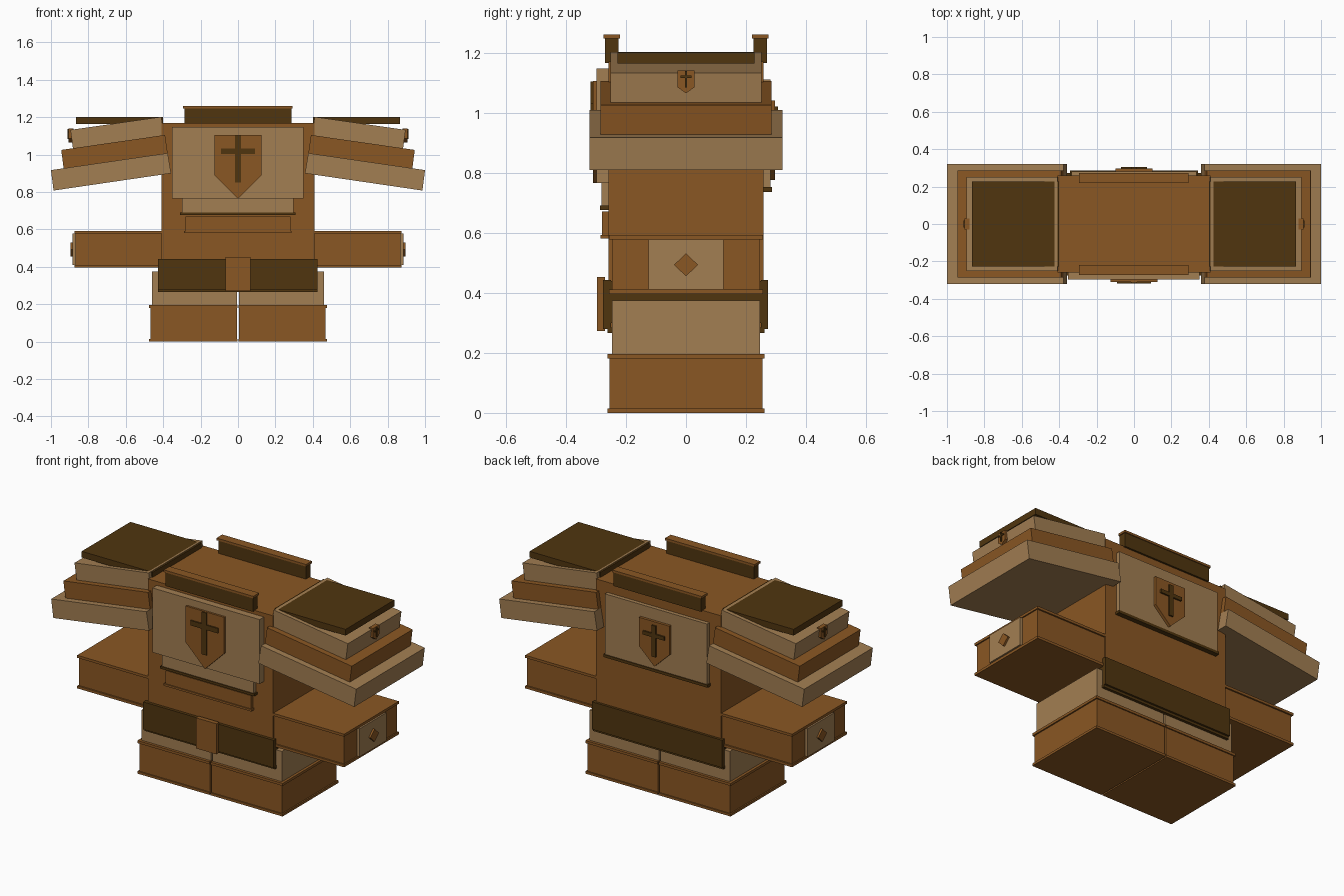
import bpy, bmesh

if "Cube" in bpy.data.objects:
    bpy.data.objects.remove(bpy.data.objects["Cube"])


def lin(r, g, b):
    f = lambda c: c / 12.92 if c <= 0.04045 else ((c + 0.055) / 1.055) ** 2.4
    return (f(r / 255), f(g / 255), f(b / 255), 1.0)


def material(name, *rgb):
    m = bpy.data.materials.new(name)
    m.diffuse_color = lin(*rgb)
    m.use_nodes = True
    m.node_tree.nodes["Principled BSDF"].inputs["Base Color"].default_value = m.diffuse_color
    return m


brown = material("leather brown", 138, 87, 35)
tan = material("light tan", 162, 126, 82)
dark = material("dark brown", 80, 53, 15)


def finish(bm, name, mat):
    bmesh.ops.recalc_face_normals(bm, faces=bm.faces)
    me = bpy.data.meshes.new(name)
    bm.to_mesh(me)
    bm.free()
    me.materials.append(mat)
    ob = bpy.data.objects.new(name, me)
    bpy.context.collection.objects.link(ob)
    return ob


def prism(name, mat, pts, a, b, axis="y"):
    """Extrude a profile (x,z) along y, or (y,z) along x, from a to b."""
    bm = bmesh.new()
    place = (lambda p, d: (p[0], d, p[1])) if axis == "y" else (lambda p, d: (d, p[0], p[1]))
    lo = [bm.verts.new(place(p, a)) for p in pts]
    hi = [bm.verts.new(place(p, b)) for p in pts]
    bm.faces.new(lo)
    bm.faces.new(hi)
    n = len(pts)
    for i in range(n):
        j = (i + 1) % n
        bm.faces.new((lo[i], lo[j], hi[j], hi[i]))
    return finish(bm, name, mat)


def box(name, mat, x0, x1, y0, y1, z0, z1):
    return prism(name, mat, [(x0, z0), (x1, z0), (x1, z1), (x0, z1)], y0, y1)


def shield(w, z0, zs, z1):
    return [(-w, z1), (-w, zs), (0, z0), (w, zs), (w, z1)]


# Torso
box("torso", brown, -.41, .41, -.258, .258, .28, 1.17)

# Belt: front and back panels, side band, lower trim, buckle
box("belt_front", dark, -.428, .425, -.276, -.25, .28, .443)
box("belt_back", dark, -.428, .425, .25, .273, .28, .443)
box("belt_side_band", dark, -.422, .422, -.25, .25, .30, .44)
box("belt_trim", dark, -.428, .425, -.262, .262, .266, .284)
box("belt_buckle", brown, -.068, .066, -.297, -.27, .272, .453)

# Chest plate with shield and cross
box("chest_plate", tan, -.352, .35, -.298, -.25, .765, 1.147)
prism("chest_shield", brown, shield(.126, .765, .89, 1.105), -.31, -.29)
box("chest_cross_upright", dark, -.015, .015, -.318, -.30, .852, 1.103)
box("chest_cross_bar", dark, -.09, .09, -.318, -.30, 1.003, 1.032)

# Belly plates with lower trims
box("belly_plate_upper", tan, -.30, .298, -.281, -.25, .69, .77)
box("belly_trim_upper", dark, -.31, .307, -.286, -.25, .676, .69)
box("belly_plate_lower", brown, -.28, .28, -.279, -.25, .59, .67)
box("belly_trim_lower", brown, -.288, .287, -.285, -.25, .58, .592)

# Back plate with smaller shield
box("back_plate", tan, -.335, .335, .25, .281, .75, 1.11)
box("back_trim", dark, -.342, .342, .25, .286, .736, .752)
prism("back_shield", brown, shield(.1, .775, .87, 1.04), .275, .297)
box("back_cross_upright", dark, -.013, .013, .29, .306, .835, 1.02)
box("back_cross_bar", dark, -.07, .07, .29, .306, .95, .972)

# Collars on the front and back edges
for side, label in ((-1, "front"), (1, "back")):
    y = side * .247
    box("collar_" + label, dark, -.287, .287, y - .022, y + .022, 1.165, 1.25)
    box("collar_cap_" + label, brown, -.295, .292, y - .027, y + .027, 1.247, 1.26)

for s, label in ((-1, "left"), (1, "right")):
    def sbox(name, mat, x0, x1, *rest):
        box(name + "_" + label, mat, *sorted((s * x0, s * x1)), *rest)

    def slab(name, pts, mat, hy):
        prism(name + "_" + label, mat, [(s * x, z) for x, z in pts], -hy, hy)

    # Boot, rims and upper leg
    sbox("boot", brown, .005, .468, -.255, .255, 0.005, .19)
    sbox("boot_sole_rim", brown, .004, .476, -.262, .262, 0, .014)
    sbox("boot_top_rim", brown, .004, .476, -.262, .262, .181, .196)
    sbox("upper_leg", tan, .005, .46, -.246, .246, .19, .375)

    # Arm with rims, cuff plate and diamond
    sbox("arm", brown, .40, .868, -.247, .247, .40, .585)
    sbox("arm_top_rim", brown, .40, .875, -.256, .256, .577, .592)
    sbox("arm_bottom_rim", brown, .40, .875, -.256, .256, .396, .411)
    sbox("cuff_plate", tan, .86, .885, -.125, .125, .411, .577)
    prism("cuff_diamond_" + label, brown,
          [(-.04, .493), (0, .455), (.04, .493), (0, .531)], s * .88, s * .896, "x")

    # Layered, sloping shoulder guards
    slab("shoulder_lower", [(.358, .90), (.986, .808), (1.0, .917), (.376, 1.008)], tan, .321)
    slab("shoulder_middle", [(.375, 1.0), (.932, .925), (.945, 1.025), (.39, 1.105)], brown, .285)
    slab("shoulder_upper", [(.395, 1.10), (.882, 1.03), (.896, 1.132), (.41, 1.202)], tan, .251)
    sbox("shoulder_cover", dark, .40, .865, -.228, .228, 1.163, 1.2)

    # Small shield on the outer end of the shoulder
    prism("shoulder_shield_" + label, brown, shield(.029, 1.064, 1.085, 1.14), s * .88, s * .906, "x")
    sbox("shoulder_cross_upright", dark, .89, .912, -.004, .004, 1.083, 1.138)
    sbox("shoulder_cross_bar", dark, .89, .912, -.019, .019, 1.115, 1.123)
